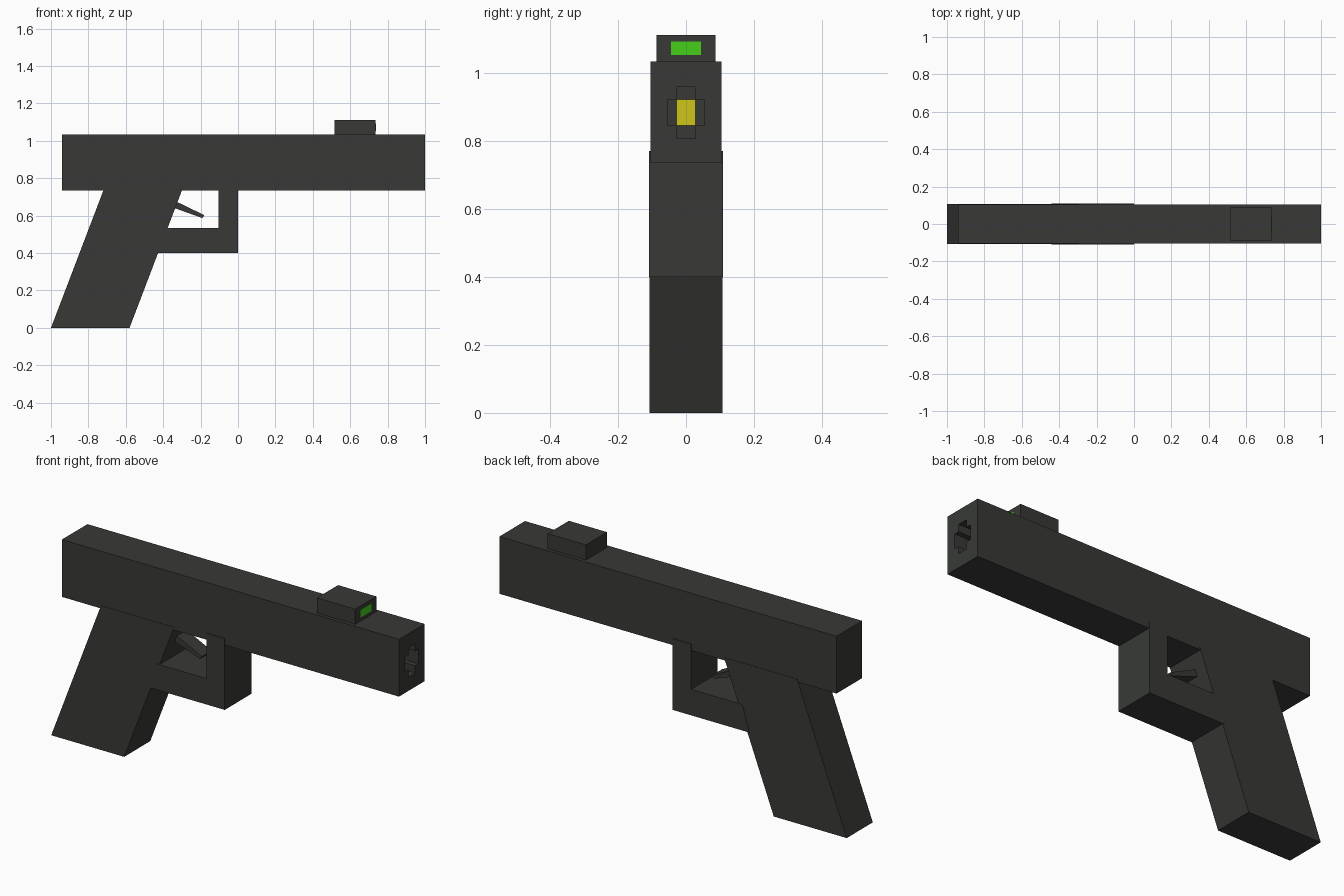
import bpy
import bmesh

if "Cube" in bpy.data.objects:
    bpy.data.objects.remove(bpy.data.objects["Cube"])


def material(name, color):
    m = bpy.data.materials.new(name)
    m.diffuse_color = (*color, 1)
    m.use_nodes = True
    m.node_tree.nodes["Principled BSDF"].inputs["Base Color"].default_value = m.diffuse_color
    return m


DARK = material("dark", (0.04, 0.042, 0.038))
GREEN = material("green", (0.06, 0.62, 0.01))
YELLOW = material("yellow", (0.62, 0.56, 0.01))


def extrude(name, points, vector, mat):
    """Closed prism: a flat outline swept along a vector."""
    bm = bmesh.new()
    face = bm.faces.new([bm.verts.new(p) for p in points])
    top = bmesh.ops.extrude_face_region(bm, geom=[face], use_keep_orig=True)
    moved = [g for g in top["geom"] if isinstance(g, bmesh.types.BMVert)]
    bmesh.ops.translate(bm, verts=moved, vec=vector)
    bmesh.ops.recalc_face_normals(bm, faces=bm.faces[:])
    mesh = bpy.data.meshes.new(name)
    bm.to_mesh(mesh)
    bm.free()
    mesh.materials.append(mat)
    obj = bpy.data.objects.new(name, mesh)
    bpy.context.collection.objects.link(obj)
    return obj


def side_part(name, profile, half_width, mat=DARK):
    """Side (x, z) outline given width in y."""
    return extrude(name, [(x, -half_width, z) for x, z in profile],
                   (0, 2 * half_width, 0), mat)


def block(name, x0, x1, half_width, z0, z1, mat=DARK):
    return side_part(name, [(x0, z0), (x1, z0), (x1, z1), (x0, z1)],
                     half_width, mat)


# Upper body
slide = block("slide", -0.94, 1.0, 0.105, 0.735, 1.033)

# Cross-shaped muzzle recess
a, b, c, d, zc = 0.028, 0.055, 0.038, 0.076, 0.883
cross = [(a, d), (a, c), (b, c), (b, -c), (a, -c), (a, -d),
         (-a, -d), (-a, -c), (-b, -c), (-b, c), (-a, c), (-a, d)]
cutter = extrude("muzzle_cutter", [(0.8, y, zc + z) for y, z in cross],
                 (0.3, 0, 0), DARK)
cutter.hide_render = True
cutter.hide_viewport = True
cut = slide.modifiers.new("muzzle", "BOOLEAN")
cut.operation = "DIFFERENCE"
cut.solver = "EXACT"
cut.object = cutter

# Yellow block at the bottom of the recess
block("muzzle_core", 0.79, 0.81, a, zc - c, zc + c, YELLOW)

# Top sight with green window
block("sight", 0.515, 0.735, 0.087, 1.03, 1.112)
block("sight_window", 0.72, 0.737, 0.044, 1.052, 1.092, GREEN)

# Slanted grip
side_part("grip", [(-1.0, 0), (-0.58, 0), (-0.294, 0.75), (-0.714, 0.75)], 0.107)

# L-shaped trigger guard
side_part("trigger_guard",
          [(-0.44, 0.4), (0, 0.4), (0, 0.77), (-0.105, 0.77),
           (-0.105, 0.535), (-0.40, 0.535)], 0.109)

# Tapered trigger
side_part("trigger", [(-0.36, 0.648), (-0.19, 0.587), (-0.18, 0.603), (-0.35, 0.685)], 0.04)
